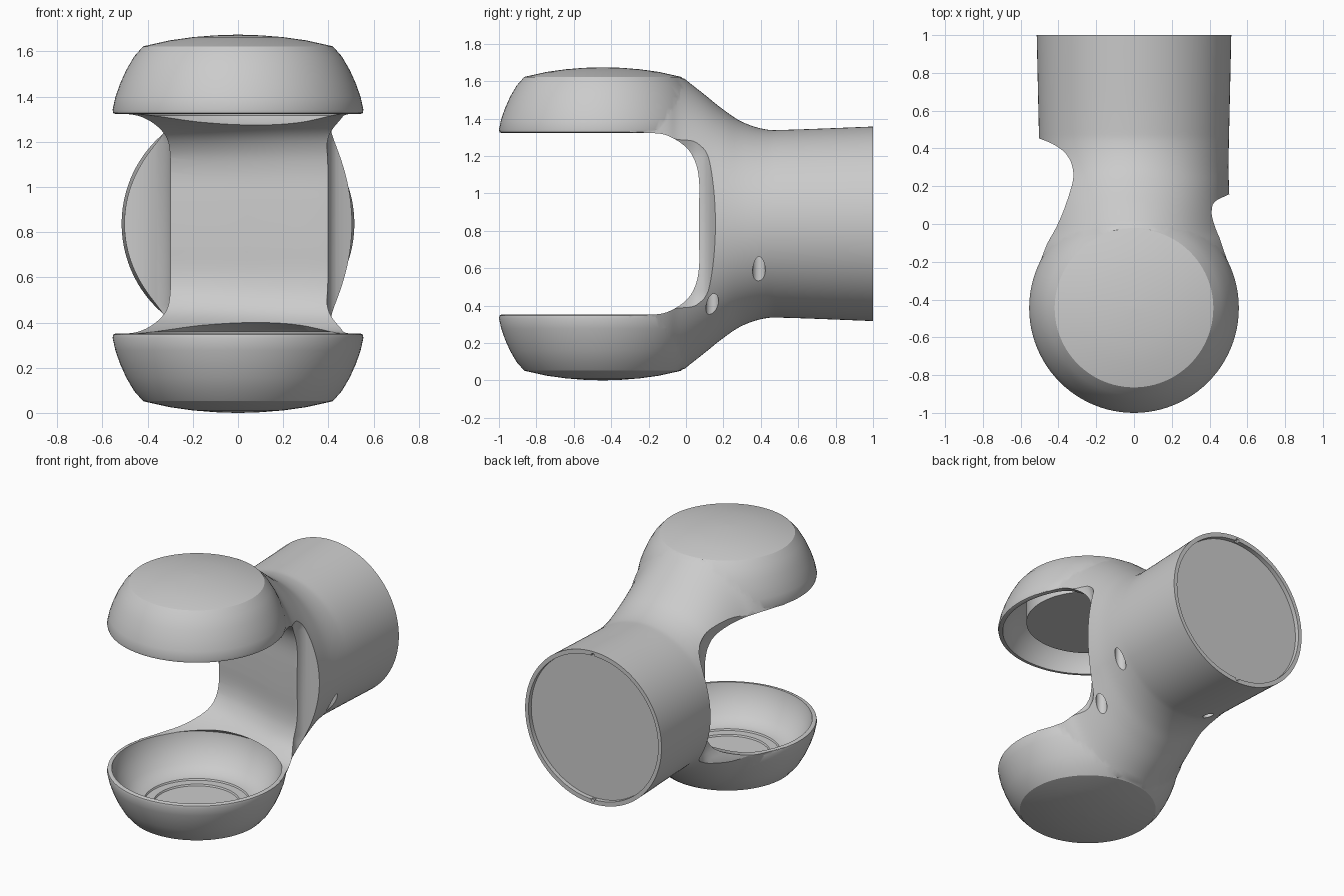
import bpy, bmesh, math
from mathutils import Matrix

cube = bpy.data.objects.get("Cube")
if cube:
    bpy.data.objects.remove(cube, do_unlink=True)

MID = 0.837          # height of the symmetry plane
CUP_Y = -0.445       # centre of both cups

grey = bpy.data.materials.new("plain_grey")
grey.use_nodes = True
grey.diffuse_color = (0.6, 0.6, 0.6, 1)
grey.node_tree.nodes["Principled BSDF"].inputs["Base Color"].default_value = (0.6, 0.6, 0.6, 1)


def make(name, bm):
    bmesh.ops.remove_doubles(bm, verts=bm.verts, dist=1e-5)
    bmesh.ops.recalc_face_normals(bm, faces=bm.faces)
    mesh = bpy.data.meshes.new(name)
    bm.to_mesh(mesh)
    bm.free()
    mesh.materials.append(grey)
    ob = bpy.data.objects.new(name, mesh)
    bpy.context.collection.objects.link(ob)
    return ob


def spline(pts, steps=5):
    """Smooth curve through points of any dimension."""
    out = []
    for i in range(len(pts) - 1):
        a, b, c, d = (pts[max(0, min(len(pts) - 1, i + k))] for k in (-1, 0, 1, 2))
        for s in range(steps):
            t = s / steps
            out.append([q + 0.5 * t * (r - p + t * (2 * p - 5 * q + 4 * r - w + t * (3 * (q - r) + w - p)))
                        for p, q, r, w in zip(a, b, c, d)])
    return out + [list(pts[-1])]


def loft(name, rings):
    bm = bmesh.new()
    loops = [[bm.verts.new(p) for p in ring] for ring in rings]
    n = len(loops[0])
    for a, b in zip(loops, loops[1:]):
        for i in range(n):
            j = (i + 1) % n
            bm.faces.new((a[i], a[j], b[j], b[i]))
    bm.faces.new(loops[0])
    bm.faces.new(loops[-1])
    return make(name, bm)


def lathe(name, profile, side, n=96):
    """Solid of revolution about the cup axis; profile is (radius, distance from mid plane)."""
    return loft(name, [[(r * math.cos(k * math.tau / n), CUP_Y + r * math.sin(k * math.tau / n), MID + side * d)
                        for k in range(n)] for r, d in profile])


def rod(name, radius, depth, matrix, n=32):
    bm = bmesh.new()
    bmesh.ops.create_cone(bm, cap_ends=True, segments=n, radius1=radius, radius2=radius,
                          depth=depth, matrix=matrix)
    return make(name, bm)


def combine(target, tool, operation):
    mod = target.modifiers.new(operation.lower(), "BOOLEAN")
    mod.operation, mod.object, mod.solver = operation, tool, "EXACT"
    bpy.context.view_layer.objects.active = target
    bpy.ops.object.modifier_apply(modifier=mod.name)
    bpy.data.objects.remove(tool, do_unlink=True)


# Barrel and neck: elliptical sections (y, half height, half width), flat-topped where they meet the cups
sections = spline([(-0.3, 1.032, 0.607), (-0.2, 0.975, 0.573), (-0.1, 0.874, 0.549), (-0.03, 0.795, 0.527),
                   (0.1, 0.69, 0.508), (0.2, 0.61, 0.503), (0.3, 0.545, 0.5), (0.42, 0.506, 0.502),
                   (0.55, 0.503, 0.505), (1, 0.52, 0.515)])
rings = []
for y, h, w in sections:
    ring = []
    for k in range(128):
        a = k * math.tau / 128
        d = max(-0.782, min(0.782, h * math.sin(a)))
        ring.append((w * math.cos(a), y, MID + d))
    rings.append(ring)
body = loft("body", rings)

# Rounded opening between the cups; its back wall slants deeper towards -x
arch = spline([(-0.35, 0.487), (-0.2, 0.486), (-0.1, 0.472), (0, 0.41), (0.05, 0.33), (0.07, 0.23), (0.07, 0.1)])
opening = [(-0.5, 0.487)] + arch
opening += [(y, -d) for y, d in reversed(opening)]
slices = [[(x, y + slant * max(0, y + 0.2) / 0.27, MID + d) for y, d in opening]
          for x, slant in ((-1, 0.15), (-0.3, 0.15), (-0.13, 0.125), (0.04, 0.08), (0.21, 0.03), (0.38, 0), (1, 0))]
combine(body, loft("opening", slices), "DIFFERENCE")

# Scooped sides of the neck, cut deeper around mid height
left_scoop = spline([(0.545, -0.3), (0.51, -0.2), (0.47, -0.1), (0.428, 0.02), (0.43, 0.075),
                     (0.46, 0.12), (0.54, 0.16)])
right_scoop = spline([(-0.545, -0.3), (-0.505, -0.2), (-0.46, -0.1), (-0.405, 0), (-0.365, 0.1), (-0.335, 0.22),
                      (-0.35, 0.3), (-0.4, 0.375), (-0.47, 0.425), (-0.56, 0.46)])
levels = [(d, max(0, min(1, (0.5 - abs(d)) / 0.14))) for d in
          (-1, -0.5, -0.465, -0.43, -0.395, -0.36, 0.36, 0.395, 0.43, 0.465, 0.5, 1)]
for scoop, x, deeper in ((left_scoop, 0.8, -0.03), (right_scoop, -0.8, 0.037)):
    outline = [(x, scoop[0][1])] + scoop + [(x, scoop[-1][1])]
    cutter = loft("scoop", [[(px + deeper * t * t * (3 - 2 * t), py, MID + d) for px, py in outline]
                            for d, t in levels])
    combine(body, cutter, "DIFFERENCE")

# Cups with domed caps, then their hollows with a stepped floor
cup = [(0.5, 0.485), (0.54, 0.485), (0.552, 0.49), (0.555, 0.505), (0.543, 0.56), (0.522, 0.62), (0.495, 0.68),
       (0.46, 0.74), (0.42, 0.785), (0.4, 0.79), (0.3, 0.812), (0.2, 0.826), (0.1, 0.834), (0.01, 0.837)]
hollow = [(0.36, 0.4), (0.42, 0.42), (0.49, 0.45), (0.527, 0.48), (0.52, 0.52), (0.49, 0.59), (0.44, 0.66),
          (0.38, 0.705), (0.33, 0.712), (0.325, 0.722), (0.27, 0.722), (0.265, 0.732), (0.01, 0.732)]
for side in (1, -1):
    combine(body, lathe("cup", cup, side), "UNION")
for side in (1, -1):
    combine(body, lathe("hollow", hollow, side), "DIFFERENCE")

# Round plate inside the upper cup
combine(body, lathe("upper_plate", [(0.38, 0.55), (0.38, 0.76)], 1), "UNION")

# Shallow recess in the back end, with a small notch above and below
turn = Matrix.Rotation(math.pi / 2, 4, "X")
combine(body, rod("recess", 0.49, 0.06, Matrix.Translation((0, 1, MID)) @ turn, 96), "DIFFERENCE")
for side in (1, -1):
    place = Matrix.Translation((0.003, 1.005, MID + side * 0.493)) @ turn
    combine(body, rod("notch", 0.014, 0.05, place, 14), "DIFFERENCE")

# Pin holes rising from the underside
for x, y, z in ((0.437, 0.39, 0.6), (0.38, 0.14, 0.4), (-0.18, 0.5, 0.36)):
    combine(body, rod("pin_hole", 0.034, 0.4, Matrix.Translation((x, y, z - 0.1))), "DIFFERENCE")

bpy.ops.object.select_all(action="DESELECT")
body.select_set(True)
bpy.context.view_layer.objects.active = body
bpy.ops.object.shade_smooth_by_angle(angle=math.radians(32))
